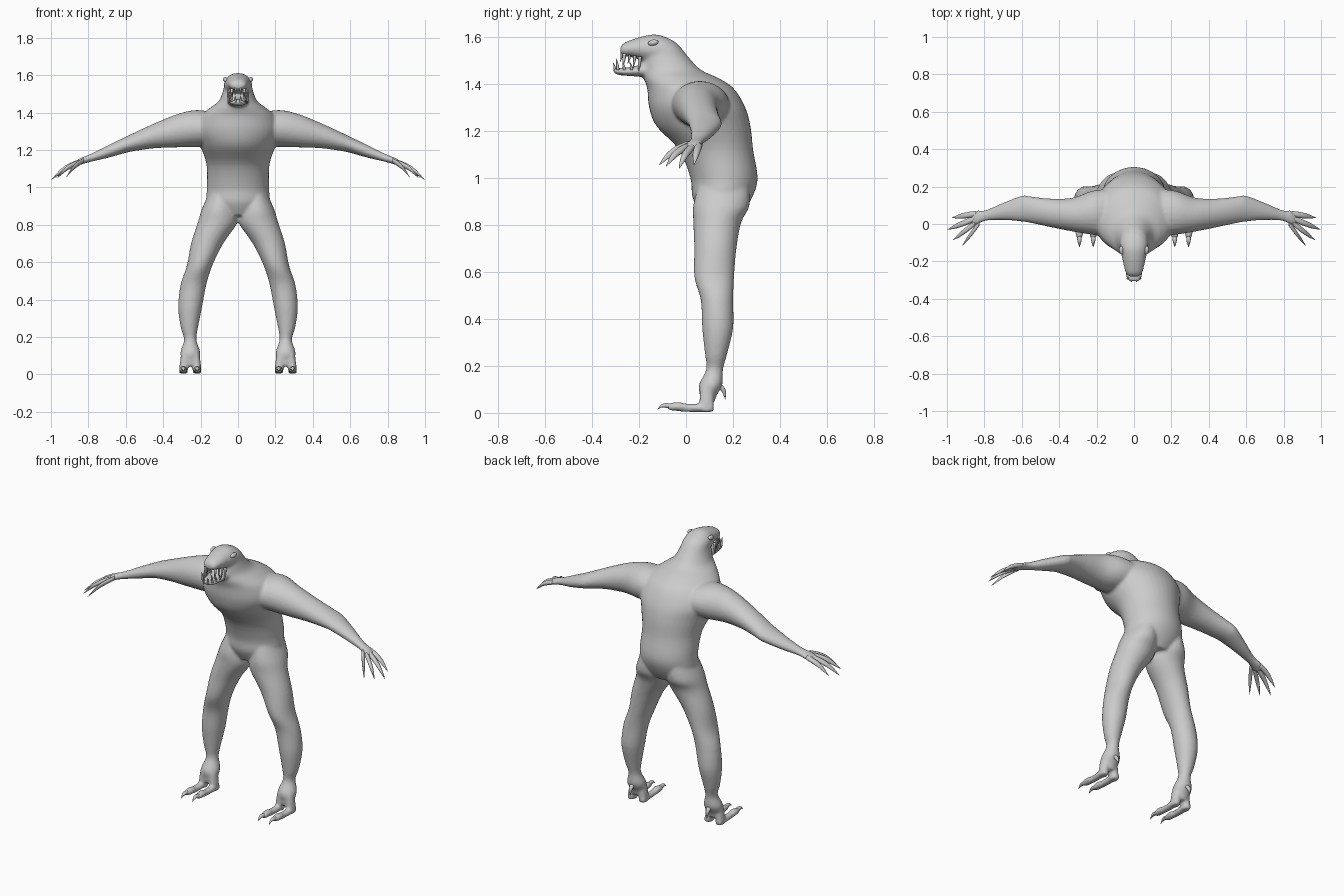
import bpy, bmesh, math
from mathutils import Vector


def spline(pts, steps):
    """Smoothly interpolate cross-sections (x, y, z, radius_a, radius_b)."""
    vs = [Vector(p) for p in pts]
    out = []
    for i in range(len(vs) - 1):
        a, b, c, d = vs[max(i - 1, 0)], vs[i], vs[i + 1], vs[min(i + 2, len(vs) - 1)]
        for k in range(steps):
            t = k / steps
            out.append(0.5 * (2 * b + (c - a) * t + (2 * a - 5 * b + 4 * c - d) * t * t
                              + (3 * b - a - 3 * c + d) * t ** 3))
    return out + [vs[-1]]


def tube(bm, pts, axis, sides=24, steps=4, both=False):
    """Loft elliptical sections that stay square to one axis; optionally on both sides."""
    ia, ib = {'X': (1, 2), 'Y': (0, 2), 'Z': (0, 1)}[axis]
    for sign in ((1, -1) if both else (1,)):
        rings = []
        for s in spline(pts, steps):
            ring = []
            for k in range(sides):
                a = 2 * math.pi * k / sides
                co = [s[0], s[1], s[2]]
                co[ia] += max(s[3], .0006) * math.cos(a)
                co[ib] += max(s[4], .0006) * math.sin(a)
                co[0] *= sign
                ring.append(bm.verts.new(co))
            rings.append(ring)
        for r, q in zip(rings, rings[1:]):
            for k in range(sides):
                n = (k + 1) % sides
                bm.faces.new((r[k], r[n], q[n], q[k]))
        bm.faces.new(rings[0])
        bm.faces.new(rings[-1])


def finish(bm, name):
    bmesh.ops.recalc_face_normals(bm, faces=bm.faces[:])
    me = bpy.data.meshes.new(name)
    bm.to_mesh(me)
    bm.free()
    me.shade_smooth()
    ob = bpy.data.objects.new(name, me)
    bpy.context.collection.objects.link(ob)
    return ob


body = bmesh.new()

# torso, hunched back and neck
tube(body, [(0, .15, .85, .10, .09), (0, .155, .92, .165, .128), (0, .162, 1.0, .166, .143),
            (0, .128, 1.12, .168, .158), (0, .075, 1.22, .20, .20), (0, .048, 1.30, .225, .205),
            (0, .02, 1.38, .20, .185), (0, -.02, 1.425, .15, .16), (0, -.06, 1.46, .105, .125),
            (0, -.085, 1.51, .082, .10), (0, -.10, 1.56, .07, .075), (0, -.11, 1.59, .05, .05)],
     'Z', 40)
# skull and snout
tube(body, [(0, -.04, 1.535, .05, .035), (0, -.08, 1.542, .072, .056), (0, -.13, 1.548, .075, .064),
            (0, -.18, 1.552, .064, .053), (0, -.23, 1.552, .053, .038), (0, -.265, 1.547, .043, .028),
            (0, -.28, 1.543, .026, .014)], 'Y')
# lower jaw
tube(body, [(0, -.13, 1.47, .06, .045), (0, -.18, 1.46, .056, .03), (0, -.23, 1.454, .049, .02),
            (0, -.28, 1.454, .043, .016), (0, -.305, 1.457, .03, .012)], 'Y')
# legs
tube(body, [(.09, .16, .96, .07, .11), (.10, .15, .88, .095, .12), (.11, .133, .81, .106, .102),
            (.165, .125, .70, .086, .09), (.206, .12, .58, .068, .085), (.238, .132, .48, .069, .069),
            (.256, .135, .36, .064, .066), (.26, .128, .25, .046, .047), (.255, .122, .185, .033, .036),
            (.255, .105, .12, .053, .05), (.255, .095, .075, .045, .036), (.255, .092, .045, .04, .03)],
     'Z', both=True)
# heel and two front toes on each foot
for dx in (-.037, .037):
    x = .255 + dx
    tube(body, [(x - dx * .3, .09, .11, .024, .03), (x - dx * .1, .088, .05, .024, .032),
                (x, .088, .004, .022, .03)], 'Z', 14, both=True)
    tube(body, [(x, .118, .022, .02, .018), (x, .06, .021, .022, .018), (x, .0, .022, .02, .018),
                (x, -.03, .027, .022, .02), (x, -.065, .026, .019, .016), (x, -.08, .026, .011, .009)],
         'Y', 14, both=True)
# arms
tube(body, [(.10, .06, 1.31, .13, .085), (.22, .06, 1.315, .118, .099), (.33, .05, 1.302, .09, .088),
            (.45, .06, 1.275, .076, .066), (.55, .076, 1.245, .071, .05), (.60, .082, 1.228, .069, .043),
            (.70, .067, 1.19, .046, .033), (.79, .046, 1.157, .029, .021), (.84, .034, 1.14, .038, .018),
            (.87, .026, 1.127, .034, .013)], 'X', both=True)

ob = finish(body, "body")
rm = ob.modifiers.new("fuse", 'REMESH')
rm.mode = 'VOXEL'
rm.voxel_size = .008
rm.use_smooth_shade = True
sm = ob.modifiers.new("soften", 'SMOOTH')
sm.factor = .5
sm.iterations = 5

# clawed fingers
bm = bmesh.new()
for base, tip in (((.825, .008, 1.145), (.918, -.115, 1.055)), ((.85, .005, 1.135), (.967, -.085, 1.05)),
                  ((.855, .027, 1.135), (.998, -.03, 1.04)), ((.845, .055, 1.138), (.972, .034, 1.055))):
    b, t = Vector(base), Vector(tip)
    pts = []
    for f, up, r in ((0, 0, .013), (.3, .010, .014), (.55, .014, .0125), (.75, .010, .009), (1, 0, .0008)):
        p = b.lerp(t, f)
        pts.append((p.x, p.y, p.z + up, r * 1.15, r))
    tube(bm, pts, 'X', 12, both=True)
finish(bm, "fingers")

# toe claws and back claws
bm = bmesh.new()
for x in (.218, .292):
    tube(bm, [(x, -.065, .028, .013, .012), (x, -.09, .032, .011, .010), (x, -.108, .027, .006, .006),
              (x, -.122, .014, .001, .001)], 'Y', 10, both=True)
tube(bm, [(.255, .135, .125, .014, .014), (.255, .152, .105, .013, .014), (.255, .163, .085, .008, .008),
          (.255, .167, .058, .001, .001)], 'Z', 10, both=True)
finish(bm, "foot_claws")

# teeth: (x, y, root z, tip z, radius)
bm = bmesh.new()
for x, y, z0, z1, r in ((.014, -.272, 1.537, 1.495, .006), (.033, -.262, 1.53, 1.472, .008),
                        (.043, -.24, 1.525, 1.488, .006), (.047, -.218, 1.522, 1.468, .007),
                        (.052, -.196, 1.518, 1.45, .008),
                        (.014, -.302, 1.455, 1.492, .006), (.032, -.29, 1.46, 1.51, .007),
                        (.038, -.262, 1.46, 1.495, .006), (.042, -.232, 1.46, 1.498, .006)):
    lean = -.008
    tube(bm, [(x, y, z0, r, r), (x, y + lean * .3, (z0 + z1) / 2, r * .75, r * .75),
              (x, y + lean, z1, .0008, .0008)], 'Z', 8, 3, both=True)
finish(bm, "teeth")

# eyes
bm = bmesh.new()
tube(bm, [(.064, -.162, 1.574, .002, .002), (.066, -.156, 1.575, .009, .009), (.068, -.14, 1.577, .012, .013),
          (.069, -.124, 1.579, .009, .009), (.069, -.118, 1.58, .002, .002)], 'Y', 14, both=True)
finish(bm, "eyes")
